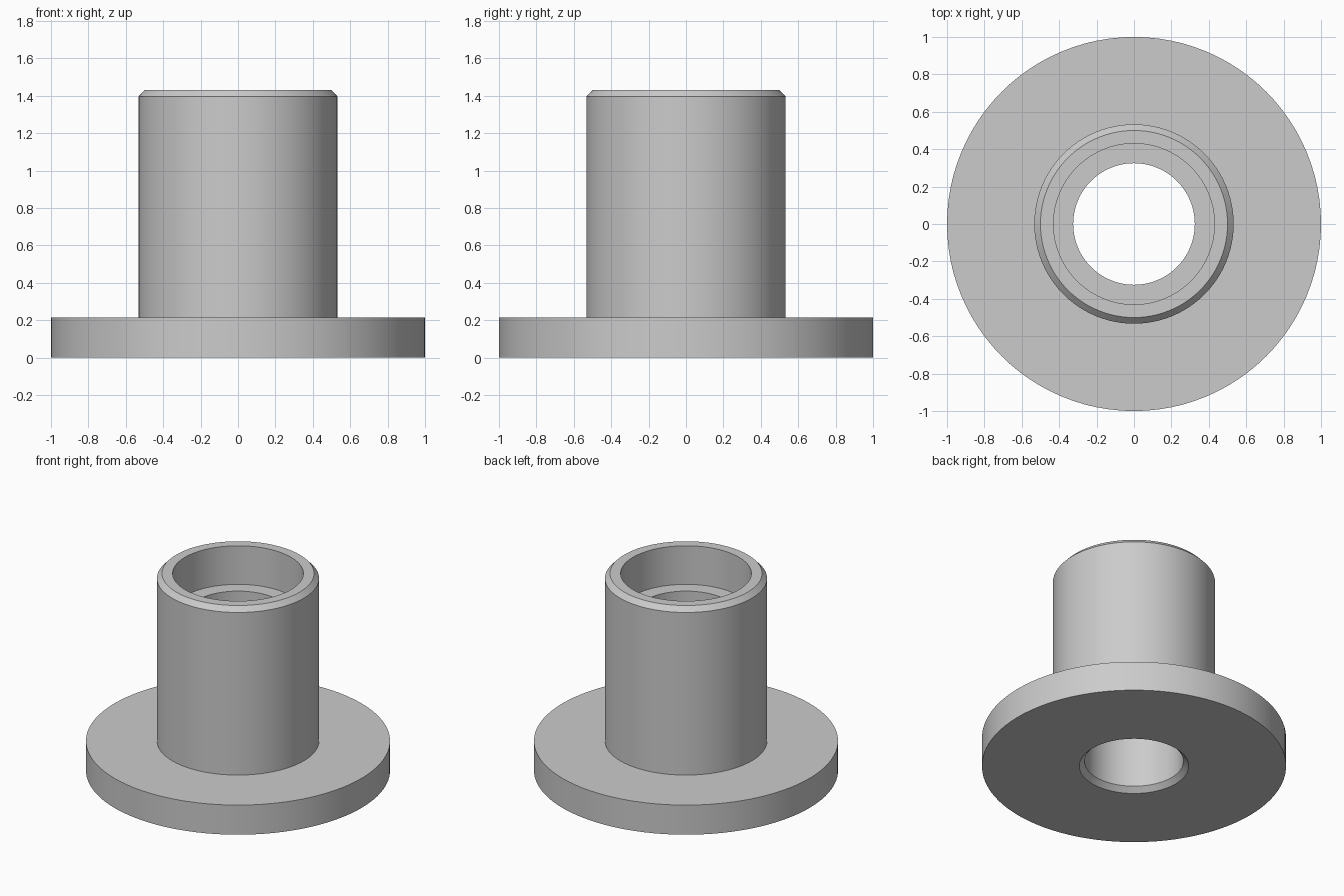
import bpy, bmesh, math

default = bpy.data.objects.get("Cube")
if default:
    bpy.data.objects.remove(default, do_unlink=True)

SEGMENTS = 96

# Single grey material
grey = bpy.data.materials.new("plain_grey")
grey.use_nodes = True
colour = (0.6, 0.6, 0.6, 1)
grey.diffuse_color = colour
grey.node_tree.nodes["Principled BSDF"].inputs["Base Color"].default_value = colour

# Closed cross-section (radius, height): flange, tube, counterbore and bore
profile = [
    (0.36, 0), (1, 0), (1, 0.215),            # flange
    (0.533, 0.215), (0.533, 1.395),           # tube wall
    (0.5, 1.43), (0.43, 1.43),                # chamfered rim
    (0.43, 1.15), (0.325, 1.15),              # counterbore step
    (0.325, 0.035),                           # bore down to its chamfer
]

# Sweep the cross-section around the z axis
bm = bmesh.new()
rings = []
for i in range(SEGMENTS):
    a = math.tau * i / SEGMENTS
    rings.append([bm.verts.new((r * math.cos(a), r * math.sin(a), z)) for r, z in profile])
for i, ring in enumerate(rings):
    following = rings[(i + 1) % SEGMENTS]
    for j in range(len(profile)):
        k = (j + 1) % len(profile)
        bm.faces.new((ring[j], following[j], following[k], ring[k]))
bmesh.ops.recalc_face_normals(bm, faces=bm.faces)

mesh = bpy.data.meshes.new("flanged_bushing")
bm.to_mesh(mesh)
bm.free()
mesh.materials.append(grey)
bushing = bpy.data.objects.new("flanged_bushing", mesh)
bpy.context.collection.objects.link(bushing)

# Smooth round walls, crisp edges
bpy.ops.object.select_all(action="DESELECT")
bushing.select_set(True)
bpy.context.view_layer.objects.active = bushing
bpy.ops.object.shade_smooth_by_angle(angle=math.radians(30))
